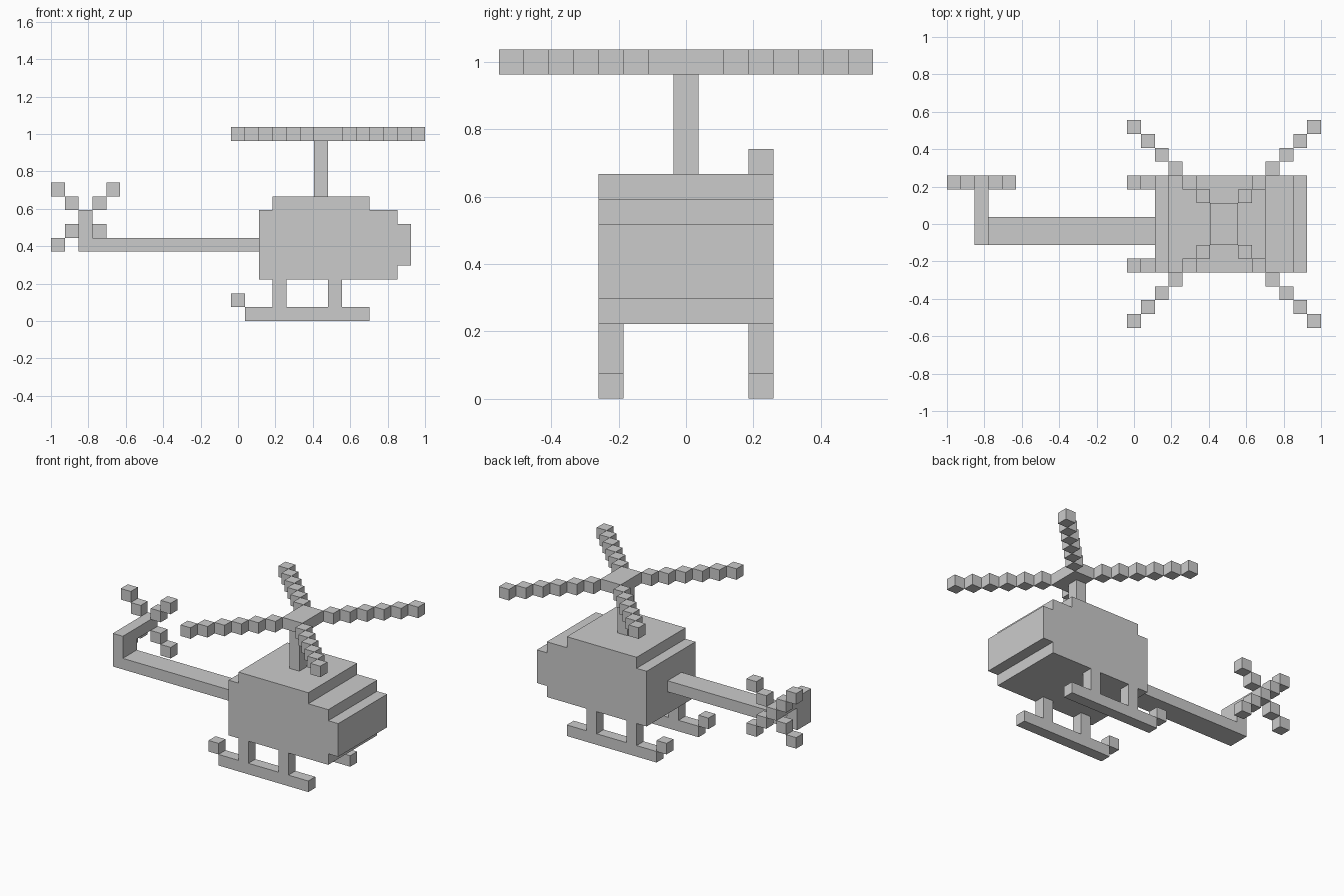
import bpy, bmesh
from mathutils import Matrix, Vector

if "Cube" in bpy.data.objects:
    bpy.data.objects.remove(bpy.data.objects["Cube"])

V = 2 / 27                      # size of one block
ORIGIN = Vector((-1, -7.5 * V, 0))


def finish(name, bm):
    """Move from block units to model units and link the object."""
    bmesh.ops.recalc_face_normals(bm, faces=bm.faces)
    bm.transform(Matrix.Translation(ORIGIN) @ Matrix.Scale(V, 4))
    mesh = bpy.data.meshes.new(name)
    bm.to_mesh(mesh)
    bm.free()
    obj = bpy.data.objects.new(name, mesh)
    bpy.context.collection.objects.link(obj)
    return obj


def blocks(name, boxes):
    """Boxes given as (min corner, size), in block units."""
    bm = bmesh.new()
    for lo, size in boxes:
        lo, size = Vector(lo), Vector(size)
        matrix = Matrix.Translation(lo + size / 2) @ Matrix.Diagonal((*size, 1))
        bmesh.ops.create_cube(bm, size=1, matrix=matrix)
    return finish(name, bm)


def extrude_side(name, profile, y0, y1):
    """Side profile (x, z) extruded across the width."""
    bm = bmesh.new()
    face = bm.faces.new([bm.verts.new((x, y0, z)) for x, z in profile])
    ext = bmesh.ops.extrude_face_region(bm, geom=[face], use_keep_orig=True)
    moved = [v for v in ext["geom"] if isinstance(v, bmesh.types.BMVert)]
    bmesh.ops.translate(bm, verts=moved, vec=(0, y1 - y0, 0))
    return finish(name, bm)


# Cabin with stepped nose and roof
extrude_side("cabin", [(15, 3), (25, 3), (25, 4), (26, 4), (26, 7), (25, 7), (25, 8),
                       (23, 8), (23, 9), (16, 9), (16, 8), (15, 8)], 4, 11)

# Tail boom with upright fin, and the shaft reaching to the tail rotor
extrude_side("tail_boom", [(2, 5), (15, 5), (15, 6), (3, 6), (3, 8), (2, 8)], 6, 8)
blocks("tail_rotor_shaft", [((2, 8, 7), (1, 2, 1))])

# Tail rotor: hub and four diagonal blades
cells = [(2, 7)] + [(2 + sx * n, 7 + sz * n) for sx in (-1, 1) for sz in (-1, 1) for n in (1, 2)]
blocks("tail_rotor", [((x, 10, z), (1, 1, 1)) for x, z in cells])

# Mast and main rotor: hub plate and four diagonal blades
blocks("mast", [((19, 7, 9), (1, 1, 4))])
blades = []
for n in range(6):
    for x in (18 - n, 21 + n):
        for y in (5 - n, 9 + n):
            blades.append(((x, y, 13), (1, 1, 1)))
blocks("main_rotor", [((19, 6, 13), (2, 3, 1))] + blades)

# Landing skids: rail, raised rear tip and two struts
for side, y in (("right", 4), ("left", 10)):
    extrude_side(f"{side}_skid", [(14, 0), (23, 0), (23, 1), (21, 1), (21, 3), (20, 3), (20, 1),
                                  (17, 1), (17, 3), (16, 3), (16, 1), (14, 1)], y, y + 1)
    blocks(f"{side}_skid_tip", [((13, y, 1), (1, 1, 1))])
